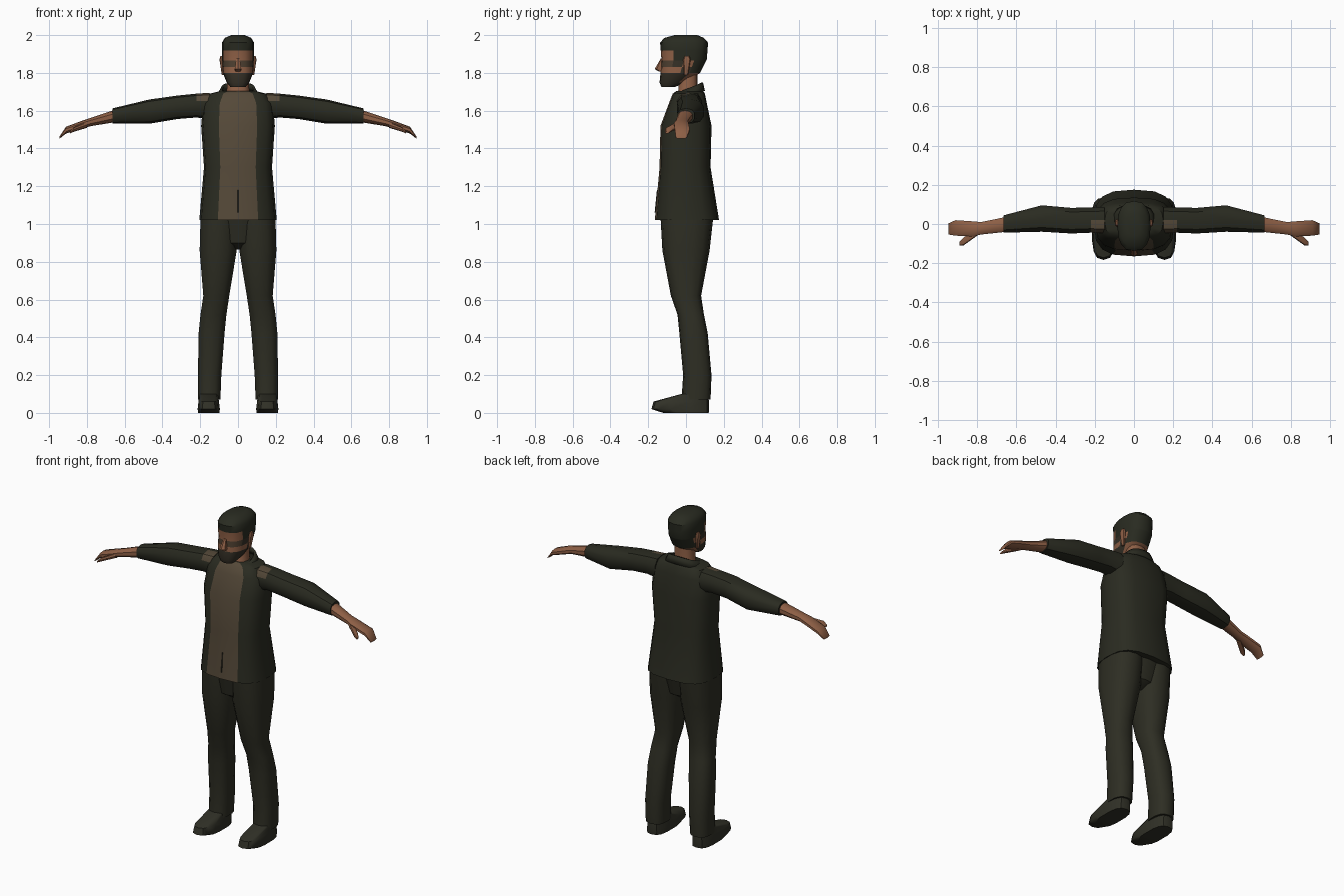
import bpy, bmesh, math
from mathutils import Vector

if "Cube" in bpy.data.objects:
    bpy.data.objects.remove(bpy.data.objects["Cube"])


def material(name, red, green, blue):
    colour = (red, green, blue, 1)
    result = bpy.data.materials.new(name)
    result.use_nodes = True
    result.diffuse_color = colour
    shader = result.node_tree.nodes["Principled BSDF"]
    shader.inputs["Base Color"].default_value = colour
    shader.inputs["Roughness"].default_value = 0.9
    return result


jacket = material("dark olive jacket", 0.023, 0.024, 0.015)
cloth = material("dark olive trousers", 0.027, 0.027, 0.017)
shirt = material("brown shirt", 0.09, 0.066, 0.04)
skin = material("skin", 0.27, 0.115, 0.06)
hair = material("dark hair", 0.022, 0.024, 0.015)
beard = material("dark beard", 0.036, 0.03, 0.02)
eye_shade = material("eye shade", 0.075, 0.05, 0.03)
leather = material("dark shoe", 0.03, 0.03, 0.02)


def signed_power(value, power):
    return math.copysign(abs(value) ** power, value)


def ring(station, sides, power, along_x, tilt):
    """Rounded outline about a centre; it lies flat, or stands across an arm."""
    x, y, z, half_width, half_depth = station
    points = []
    for index in range(sides):
        angle = math.tau * index / sides
        u = signed_power(round(math.sin(angle), 6), power)
        v = -signed_power(round(math.cos(angle), 6), power)
        if along_x:
            offset = Vector((0, u * half_width, v * half_depth))
        else:
            offset = Vector((u * half_width, v * half_depth, v * tilt))
        points.append(Vector((x, y, z)) + offset)
    return points


def loft(name, materials, stations, sides=12, power=0.8, along_x=False, tilt=0,
         mirrored=False, open_front=False, cuts=(), rule=None):
    """Skin rings placed at the stations; rule picks each face's material."""
    bm = bmesh.new()
    rows = []
    for station in stations:
        points = ring(station, sides, power, along_x, tilt)
        if mirrored:
            points = [Vector((-p.x, p.y, p.z)) for p in points]
        rows.append([bm.verts.new(p) for p in points])
    for lower, upper in zip(rows, rows[1:]):
        for i in range(sides):
            if open_front and i in (0, sides - 1):
                continue
            j = (i + 1) % sides
            bm.faces.new((lower[i], lower[j], upper[j], upper[i]))
    if not open_front:
        bm.faces.new(rows[0])
        bm.faces.new(rows[-1])
    # Cut faces where painted areas meet
    for height in cuts:
        geometry = bm.verts[:] + bm.edges[:] + bm.faces[:]
        bmesh.ops.bisect_plane(bm, geom=geometry, plane_co=(0, 0, height), plane_no=(0, 0, 1))
    bmesh.ops.recalc_face_normals(bm, faces=bm.faces)
    for face in bm.faces:
        face.smooth = True
        if rule:
            chosen = rule(face.calc_center_median(), face.normal)
            face.material_index = materials.index(chosen)
    mesh = bpy.data.meshes.new(name)
    bm.to_mesh(mesh)
    bm.free()
    for item in materials:
        mesh.materials.append(item)
    mesh.set_sharp_from_angle(angle=math.radians(40))
    part = bpy.data.objects.new(name, mesh)
    bpy.context.scene.collection.objects.link(part)
    return part


def pair(name, materials, stations, **options):
    """Build a part on the model's left and mirror it to the right."""
    loft("left_" + name, materials, stations, **options)
    loft("right_" + name, materials, stations, mirrored=True, **options)


# Jacket body with the shirt showing down the front
def torso_colour(centre, normal):
    in_strip = abs(centre.x) < 0.06 and centre.y < 0
    return shirt if in_strip and normal.z > -0.8 else jacket


loft("jacket_body", [jacket, shirt], [
    (0, 0.005, 1.02, 0.205, 0.17),
    (0, -0.005, 1.3, 0.18, 0.135),
    (0, 0, 1.52, 0.195, 0.135),
    (0, 0.01, 1.64, 0.185, 0.1),
    (0, 0.015, 1.69, 0.15, 0.085),
    (0, 0.02, 1.705, 0.09, 0.07),
], sides=16, power=0.68, rule=torso_colour)

# Standing collar, open at the throat
collar = loft("jacket_collar", [jacket], [
    (0, 0.01, 1.675, 0.115, 0.09),
    (0, 0.015, 1.72, 0.09, 0.075),
], sides=16, tilt=0.03, open_front=True)
thickness = collar.modifiers.new("thickness", "SOLIDIFY")
thickness.thickness = 0.012

# Shirt fastening
loft("shirt_fastening", [jacket], [
    (0, -0.162, 1.06, 0.004, 0.004),
    (0, -0.15, 1.18, 0.002, 0.004),
], sides=4)

# Neck
loft("neck", [skin], [
    (0, 0, 1.66, 0.07, 0.065),
    (0, 0.01, 1.71, 0.06, 0.05),
    (0, 0.01, 1.8, 0.055, 0.05),
])


# Head with face, beard and hair
MOUTH, CHEEK, BROW, FRINGE = 1.8, 1.83, 1.865, 1.918


def head_colour(centre, normal):
    behind_ear = centre.y > 0.025 and centre.z > 1.785
    beside_face = centre.y > -0.05
    if centre.z > FRINGE or behind_ear or (beside_face and centre.z > BROW):
        return hair
    if centre.y < 0 and (beside_face or centre.z < MOUTH):
        return beard
    if CHEEK < centre.z < BROW and not beside_face:
        return eye_shade
    return skin


loft("head", [skin, hair, beard, eye_shade], [
    (0, -0.095, 1.725, 0.04, 0.035),
    (0, -0.07, 1.75, 0.06, 0.07),
    (0, -0.03, 1.8, 0.08, 0.105),
    (0, -0.01, 1.87, 0.084, 0.12),
    (0, -0.01, 1.96, 0.085, 0.127),
    (0, -0.01, 1.985, 0.07, 0.105),
    (0, 0, 2, 0.035, 0.06),
], sides=16, cuts=(MOUTH, CHEEK, BROW, FRINGE), rule=head_colour)

# Nose and ears
loft("nose", [skin], [
    (0, -0.13, 1.808, 0.016, 0.015),
    (0, -0.14, 1.82, 0.02, 0.026),
    (0, -0.126, 1.875, 0.01, 0.008),
], sides=6)
pair("ear", [skin], [
    (0.08, 0, 1.79, 0.006, 0.01),
    (0.085, 0.005, 1.87, 0.013, 0.02),
    (0.085, 0.005, 1.89, 0.008, 0.012),
], sides=8)

# Trousers
loft("trouser_seat", [cloth], [
    (0, 0, 0.865, 0.06, 0.055),
    (0, 0, 0.9, 0.125, 0.11),
    (0, 0.005, 1.04, 0.19, 0.14),
])
pair("trouser_leg", [cloth], [
    (0.1, 0.005, 1.04, 0.1, 0.14),
    (0.105, 0, 0.86, 0.1, 0.125),
    (0.115, 0, 0.62, 0.07, 0.08),
    (0.13, 0.025, 0.52, 0.07, 0.07),
    (0.14, 0.04, 0.42, 0.07, 0.075),
    (0.15, 0.06, 0.2, 0.063, 0.075),
    (0.152, 0.053, 0.07, 0.06, 0.077),
], sides=14)

# Shoes
pair("shoe", [leather], [
    (0.155, 0, 0, 0.057, 0.12),
    (0.155, -0.03, 0.02, 0.06, 0.153),
    (0.155, -0.025, 0.06, 0.055, 0.147),
    (0.155, 0.045, 0.1, 0.05, 0.07),
], sides=14, power=0.7)


# Sleeves with a paler patch on the front of each shoulder seam
def sleeve_colour(centre, normal):
    at_seam = abs(centre.x) < 0.25 and abs(normal.x) < 0.8
    return shirt if at_seam and centre.y < 0 and centre.z > 1.65 else jacket


pair("sleeve", [jacket, shirt], [
    (0.15, 0.02, 1.625, 0.07, 0.07),
    (0.22, 0.02, 1.627, 0.067, 0.063),
    (0.32, 0.017, 1.618, 0.068, 0.062),
    (0.47, 0.028, 1.595, 0.07, 0.064),
    (0.665, 0, 1.572, 0.046, 0.04),
], sides=10, along_x=True, rule=sleeve_colour)

# Forearms, hands and thumbs
pair("hand", [skin], [
    (0.64, 0, 1.575, 0.04, 0.034),
    (0.78, -0.022, 1.54, 0.033, 0.022),
    (0.82, -0.025, 1.528, 0.04, 0.021),
    (0.91, -0.02, 1.497, 0.041, 0.018),
    (0.945, -0.025, 1.458, 0.03, 0.006),
], sides=10, along_x=True)
pair("thumb", [skin], [
    (0.8, -0.04, 1.525, 0.02, 0.016),
    (0.87, -0.09, 1.5, 0.02, 0.012),
    (0.89, -0.1, 1.485, 0.01, 0.006),
], sides=8, along_x=True)
